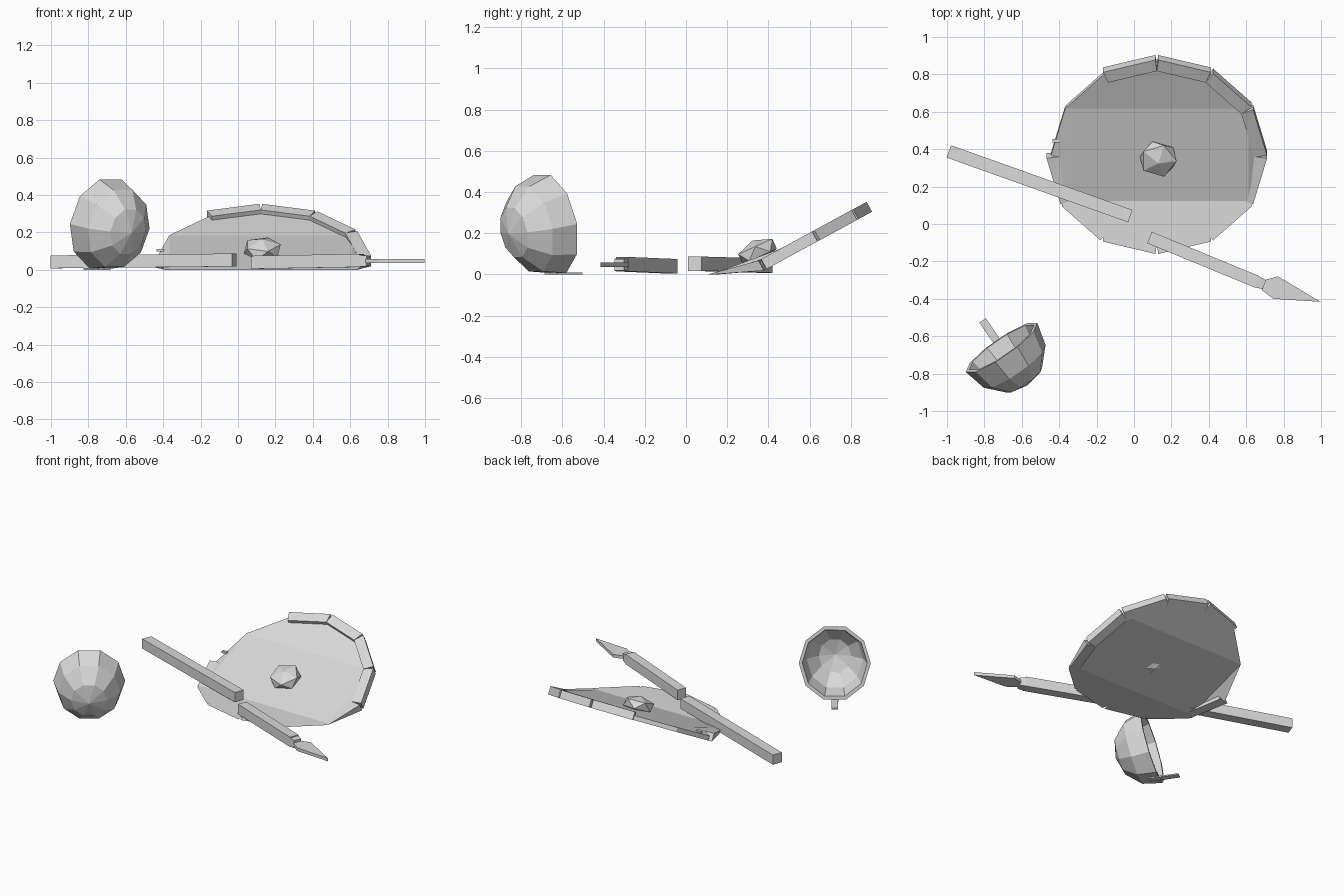
import bpy, bmesh, math
from mathutils import Vector, Matrix

if "Cube" in bpy.data.objects:
    bpy.data.objects.remove(bpy.data.objects["Cube"])

grey = bpy.data.materials.new("plain_grey")
grey.diffuse_color = (0.7, 0.7, 0.7, 1)
grey.use_nodes = True
grey.node_tree.nodes["Principled BSDF"].inputs["Base Color"].default_value = grey.diffuse_color


def finish(name, bm):
    """Flatten anything below the ground, then make the object."""
    for v in bm.verts:
        v.co.z = max(v.co.z, 0.0)
    me = bpy.data.meshes.new(name)
    bm.to_mesh(me)
    bm.free()
    me.materials.append(grey)
    ob = bpy.data.objects.new(name, me)
    bpy.context.collection.objects.link(ob)
    return ob


def hexa(bm, a, b):
    """Solid between two four-point end sections."""
    va = [bm.verts.new(p) for p in a]
    vb = [bm.verts.new(p) for p in b]
    bm.faces.new(va[::-1])
    bm.faces.new(vb)
    for i in range(4):
        j = (i + 1) % 4
        bm.faces.new((va[i], va[j], vb[j], vb[i]))


def bar(name, p0, p1, w0, w1, z0, z1):
    """Square bar lying along the ground, with (low, high) z at each end."""
    p0, p1 = Vector(p0), Vector(p1)
    d = (p1 - p0).normalized()
    s = Vector((-d.y, d.x))

    def section(p, w, z):
        l, r = p + s * w / 2, p - s * w / 2
        return [(l.x, l.y, z[0]), (r.x, r.y, z[0]), (r.x, r.y, z[1]), (l.x, l.y, z[1])]
    bm = bmesh.new()
    hexa(bm, section(p0, w0, z0), section(p1, w1, z1))
    bmesh.ops.recalc_face_normals(bm, faces=bm.faces)
    return finish(name, bm)


# Shield frame: tilted disc, sunk front edge flattened on the ground
tilt = Matrix.Translation((0.122, 0.37, 0.05)) @ Matrix.Rotation(math.radians(28.5), 4, 'X')


def on_shield(r, deg, h):
    a = math.radians(deg)
    return tilt @ Vector((r * math.cos(a), r * math.sin(a), h))


# Shield board: strips across, bridging the bend so the face slopes gently
bm = bmesh.new()
top = [bm.verts.new(on_shield(0.565, a, 0.0)) for a in range(0, 360, 30)]
low = [bm.verts.new(on_shield(0.565, a, -0.03)) for a in range(0, 360, 30)]
strips = [(2, 3, 4), (1, 2, 4, 5), (11, 1, 5, 7), (0, 1, 11), (5, 6, 7), (10, 11, 7, 8), (9, 10, 8)]
for s in strips:
    bm.faces.new([top[i] for i in s])
    bm.faces.new([low[i] for i in reversed(s)])
for i in range(12):
    j = (i + 1) % 12
    bm.faces.new((low[i], low[j], top[j], top[i]))
finish("shield_board", bm)

# Shield rim: separate segments notched at the joints, two broken away
profile = [(0.522, 0.024, 0.0), (0.592, 0.024, 0.025), (0.592, -0.031, 0.025), (0.522, -0.031, 0.0)]
bm = bmesh.new()
for a in range(0, 360, 30):
    if a in (120, 150):
        continue
    ends = ([], [])
    for r, h, gap in profile:
        p, q = on_shield(r, a, h), on_shield(r, a + 30, h)
        ends[0].append(p.lerp(q, gap))
        ends[1].append(p.lerp(q, 1 - gap))
    hexa(bm, *ends)
bmesh.ops.recalc_face_normals(bm, faces=bm.faces)
finish("shield_rim", bm)

# Splinter left on the broken rim
bar("rim_splinter", (-0.435, 0.445), (-0.395, 0.445), 0.018, 0.018, (0.098, 0.112), (0.098, 0.112))

# Shield boss
bm = bmesh.new()
bmesh.ops.create_icosphere(bm, subdivisions=1, radius=1)
bm.transform(Matrix.Translation((0.13, 0.347, 0.112))
             @ Matrix.Rotation(math.radians(24), 4, 'X')
             @ Matrix.Diagonal((0.11, 0.107, 0.058, 1)))
finish("shield_boss", bm)

# Broken spear: two shaft halves and a collar
bar("spear_shaft_rear", (-0.99, 0.388), (-0.02, 0.042), 0.07, 0.07, (0.008, 0.077), (0.018, 0.087))
bar("spear_shaft_front", (0.083, -0.072), (0.66, -0.31), 0.066, 0.066, (0.005, 0.075), (0.015, 0.085))
bar("spear_collar", (0.65, -0.306), (0.697, -0.325), 0.066, 0.05, (0.015, 0.08), (0.02, 0.075))

# Spear head: thin leaf-shaped plate
bm = bmesh.new()
outline = [(0.675, -0.33), (0.695, -0.30), (0.77, -0.28), (0.998, -0.416), (0.745, -0.40), (0.685, -0.355)]
f = bm.faces.new([bm.verts.new((x, y, 0.036)) for x, y in outline])
ext = bmesh.ops.extrude_face_region(bm, geom=[f])
for v in [g for g in ext['geom'] if isinstance(g, bmesh.types.BMVert)]:
    v.co.z = 0.058
if not f.is_valid or len(bm.faces) < 8:
    bm.faces.new([v for v in bm.verts if v.co.z < 0.04])
bmesh.ops.recalc_face_normals(bm, faces=bm.faces)
finish("spear_head", bm)

# Helmet: ten-sided hollow dome lying on its side, opening towards the back left
axis = Vector((-0.56, 0.81, 0.19)).normalized()
side = Vector((0, 0, 1)).cross(axis).normalized()
up = axis.cross(side)
centre = Vector((-0.708, -0.66, 0.245))


def dome(bm, wide, tall, depth):
    rings = []
    for lat in (0, 30, 60):
        t = math.radians(lat)
        ring = []
        for k in range(10):
            a = math.radians(36 * k + 18)
            rad = side * math.sin(a) * wide + up * math.cos(a) * tall
            ring.append(bm.verts.new(centre + rad * math.cos(t) - axis * depth * math.sin(t)))
        rings.append(ring)
    apex = bm.verts.new(centre - axis * depth)
    for r0, r1 in zip(rings, rings[1:]):
        for k in range(10):
            j = (k + 1) % 10
            bm.faces.new((r0[k], r0[j], r1[j], r1[k]))
    for k in range(10):
        bm.faces.new((rings[-1][k], rings[-1][(k + 1) % 10], apex))
    return rings[0]


bm = bmesh.new()
outer = dome(bm, 0.232, 0.255, 0.25)
inner = dome(bm, 0.21, 0.23, 0.226)
for k in range(10):
    j = (k + 1) % 10
    bm.faces.new((outer[k], outer[j], inner[j], inner[k]))
bmesh.ops.recalc_face_normals(bm, faces=bm.faces)
finish("helmet_dome", bm)

# Helmet nose guard
bar("helmet_nose_guard", (-0.70, -0.675), (-0.81, -0.515), 0.042, 0.042, (0.0, 0.009), (0.0, 0.009))
